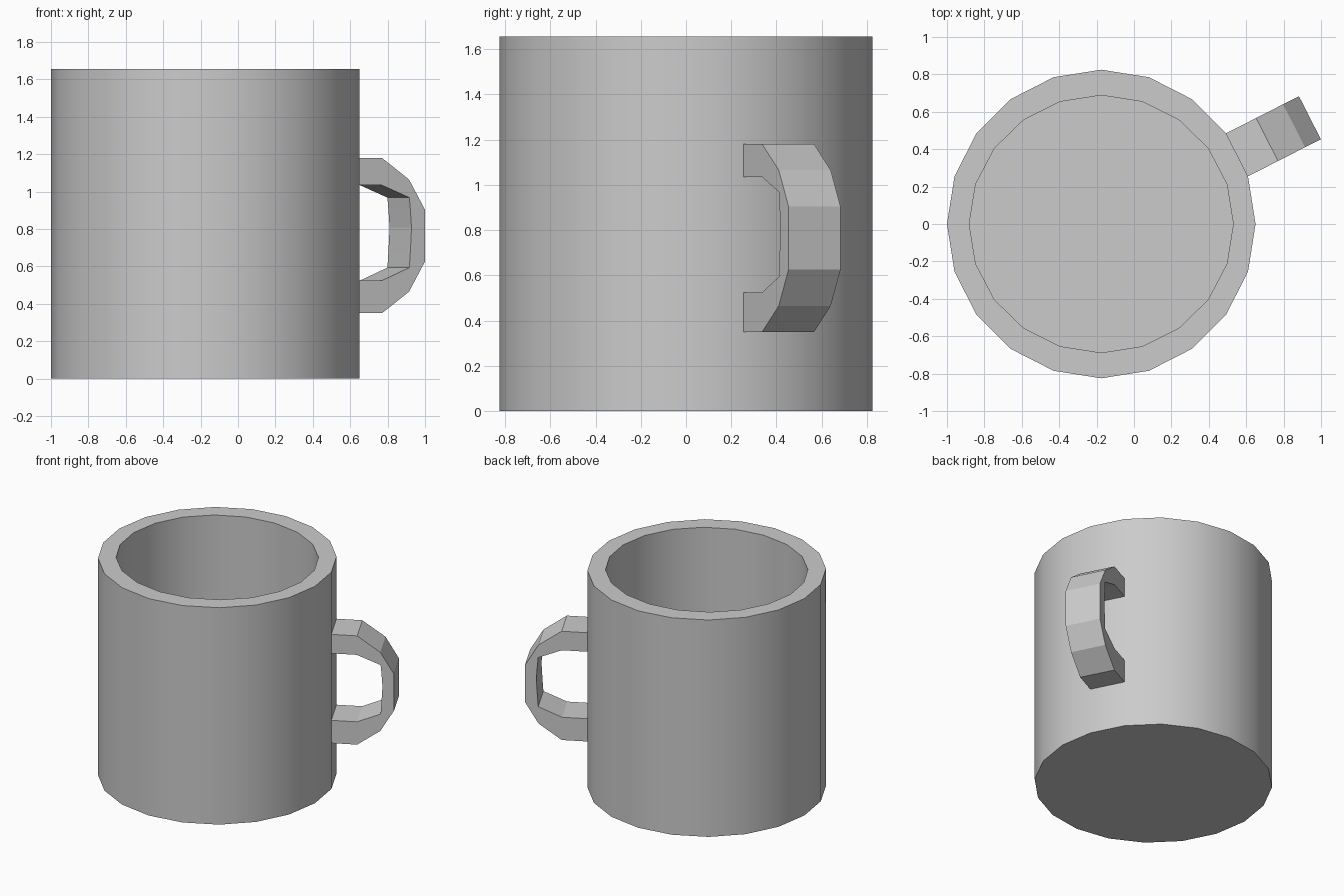
import bpy, bmesh, math

if "Cube" in bpy.data.objects:
    bpy.data.objects.remove(bpy.data.objects["Cube"])

CX, R, H, SIDES = -0.175, 0.825, 1.655, 20


def make_object(name, bm):
    bmesh.ops.recalc_face_normals(bm, faces=bm.faces[:])
    mesh = bpy.data.meshes.new(name)
    bm.to_mesh(mesh)
    bm.free()
    obj = bpy.data.objects.new(name, mesh)
    bpy.context.collection.objects.link(obj)
    return obj


def ring(bm, rx, ry, z):
    steps = [2 * math.pi * i / SIDES for i in range(SIDES)]
    return [bm.verts.new((CX + rx * math.cos(a), ry * math.sin(a), z)) for a in steps]


def bridge(bm, a, b):
    n = len(a)
    for i in range(n):
        j = (i + 1) % n
        bm.faces.new((a[i], a[j], b[j], b[i]))


# Cup: outer wall, rim, inner wall and floor
bm = bmesh.new()
rings = [ring(bm, *r) for r in ((R, R, 0), (R, R, H), (0.706, 0.688, H), (0.706, 0.688, 0.12))]
for a, b in zip(rings, rings[1:]):
    bridge(bm, a, b)
bm.faces.new(rings[0])
bm.faces.new(rings[-1])
cup = make_object("mug_body", bm)
bpy.context.view_layer.objects.active = cup
cup.select_set(True)
bpy.ops.object.shade_smooth_by_angle(angle=math.radians(30))

# Handle: faceted loop standing out from one side of the cup
# (distance from cup face, height)
outer = [(0, 1.18), (0.18, 1.18), (0.342, 1.065), (0.437, 0.905), (0.437, 0.765),
         (0.437, 0.625), (0.342, 0.465), (0.18, 0.35), (0, 0.35)]
inner = [(0, 1.035), (0.178, 1.035), (0.344, 0.968), (0.35, 0.905), (0.357, 0.807),
         (0.35, 0.68), (0.344, 0.594), (0.178, 0.524), (0, 0.524)]
angle = math.radians(27)
apothem = R * math.cos(math.pi / SIDES)
half = R * math.sin(math.pi / SIDES)
c, s = math.cos(angle), math.sin(angle)

bm = bmesh.new()


def handle_vert(p, side):
    r = apothem + p[0]
    return bm.verts.new((CX + r * c - side * s, r * s + side * c, p[1]))


sections = [[handle_vert(o, -half), handle_vert(o, half), handle_vert(i, half), handle_vert(i, -half)]
            for o, i in zip(outer, inner)]
for a, b in zip(sections, sections[1:]):
    bridge(bm, a, b)
bm.faces.new(sections[0])
bm.faces.new(sections[-1])
make_object("handle", bm)
